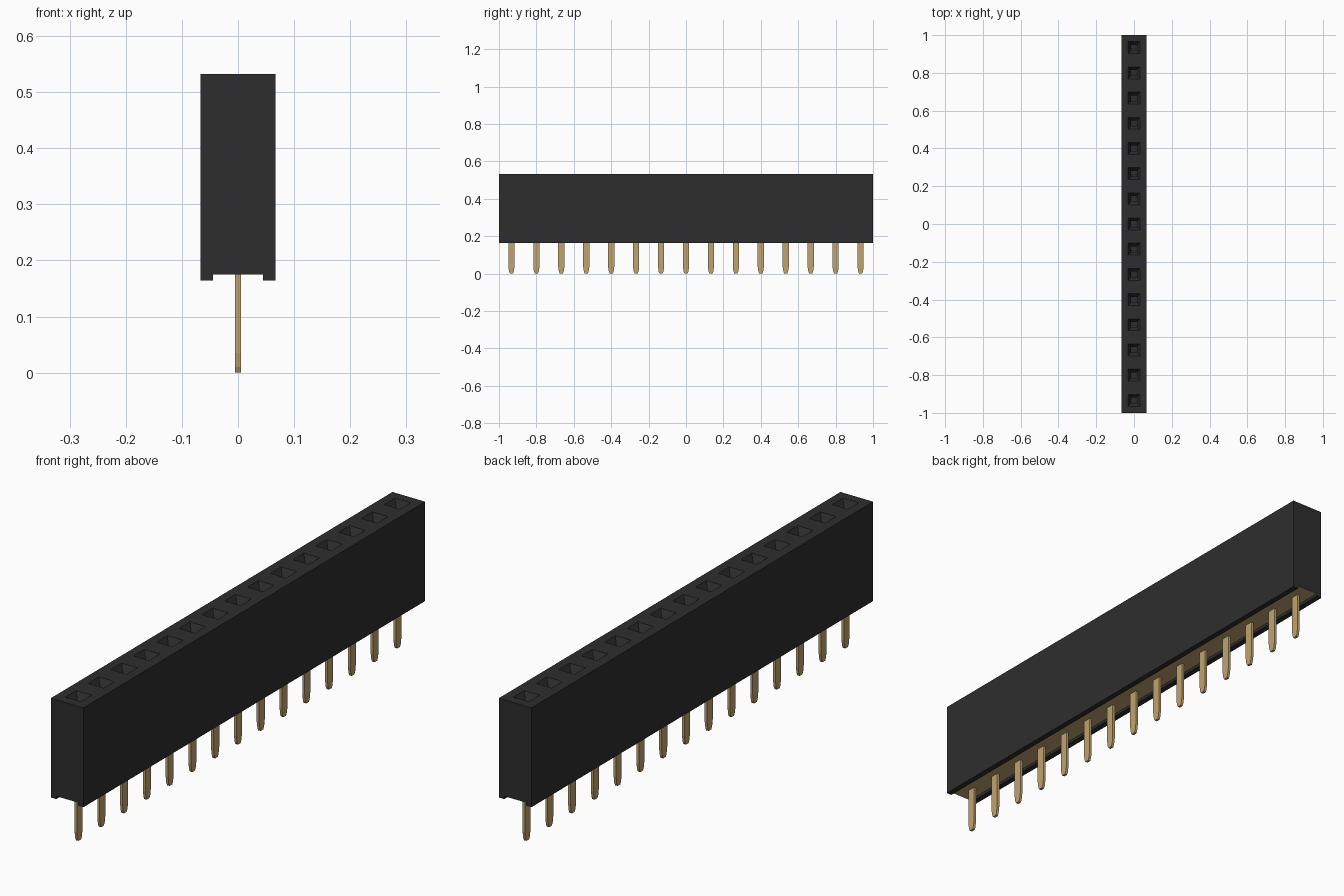
import bpy
import bmesh

if "Cube" in bpy.data.objects:
    bpy.data.objects.remove(bpy.data.objects["Cube"], do_unlink=True)

COUNT = 15
PITCH = 2 / COUNT
FIRST_Y = -1 + PITCH / 2
TOP, BASE, GROOVE = 0.532, 0.164, 0.175


def make_material(name, rgb, roughness):
    mat = bpy.data.materials.new(name)
    mat.use_nodes = True
    mat.diffuse_color = (*rgb, 1)
    bsdf = mat.node_tree.nodes["Principled BSDF"]
    bsdf.inputs["Base Color"].default_value = (*rgb, 1)
    bsdf.inputs["Roughness"].default_value = roughness
    return mat


black = make_material("black plastic", (0.027, 0.027, 0.027), 0.6)
gold = make_material("gold metal", (0.53, 0.37, 0.16), 0.5)


def finish(bm, name, materials):
    mesh = bpy.data.meshes.new(name)
    bm.to_mesh(mesh)
    bm.free()
    for mat in materials:
        mesh.materials.append(mat)
    obj = bpy.data.objects.new(name, mesh)
    bpy.context.collection.objects.link(obj)
    return obj


def repeat_along_y(obj):
    mod = obj.modifiers.new("row", "ARRAY")
    mod.count = COUNT
    mod.use_relative_offset = False
    mod.use_constant_offset = True
    mod.constant_offset_displace = (0, PITCH, 0)


# Housing: grooved section swept along y, one segment per socket
section = [(-0.067, BASE), (-0.045, BASE), (-0.045, GROOVE), (0.045, GROOVE),
           (0.045, BASE), (0.067, BASE), (0.067, TOP), (-0.067, TOP)]
bm = bmesh.new()
rings = [[bm.verts.new((x, -1 + i * PITCH, z)) for x, z in section]
         for i in range(COUNT + 1)]
n = len(section)
for a, b in zip(rings, rings[1:]):
    for k in range(n):
        bm.faces.new((a[k], a[(k + 1) % n], b[(k + 1) % n], b[k]))
bm.faces.new(rings[0])
bm.faces.new(rings[-1][::-1])
bmesh.ops.recalc_face_normals(bm, faces=bm.faces[:])

# Gold groove ceiling
for f in bm.faces:
    if f.normal.z < -0.9 and f.calc_center_median().z > GROOVE - 0.001:
        f.material_index = 1

# Sockets: square rim, sloped funnel, then a straight shaft
sockets = [f for f in bm.faces if f.normal.z > 0.9]
for thickness, depth in ((0.035, 0), (0.017, -0.03), (0, -0.25)):
    if thickness:
        bmesh.ops.inset_individual(bm, faces=sockets, thickness=thickness,
                                   depth=depth, use_even_offset=True)
    else:
        for f in sockets:
            floor = bmesh.ops.extrude_discrete_faces(bm, faces=[f])["faces"][0]
            bmesh.ops.translate(bm, verts=floor.verts[:], vec=(0, 0, depth))
finish(bm, "housing", [black, gold])


# Pins: flat blades with tapered tips
def blade(bm, outline, x, half_thickness):
    verts = [bm.verts.new((x - half_thickness, y, z)) for y, z in outline]
    face = bm.faces.new(verts)
    ext = bmesh.ops.extrude_face_region(bm, geom=[face])
    moved = [v for v in ext["geom"] if isinstance(v, bmesh.types.BMVert)]
    bmesh.ops.translate(bm, verts=moved, vec=(2 * half_thickness, 0, 0))
    bmesh.ops.recalc_face_normals(bm, faces=bm.faces[:])


half = [(0.008, 0), (0.0125, 0.01), (0.0165, 0.035), (0.0165, 0.18)]
bm = bmesh.new()
blade(bm, half + [(-y, z) for y, z in reversed(half)], 0, 0.005)
pins = finish(bm, "pins", [gold])
pins.location.y = FIRST_Y
repeat_along_y(pins)

# Spring contacts: a pair of thin leaves deep in each socket
leaf = [(-0.006, 0.25), (0.006, 0.25), (0.003, 0.42), (-0.003, 0.42)]
bm = bmesh.new()
for x in (-0.01, 0.01):
    blade(bm, leaf, x, 0.002)
contacts = finish(bm, "spring_contacts", [gold])
contacts.location.y = FIRST_Y
repeat_along_y(contacts)
